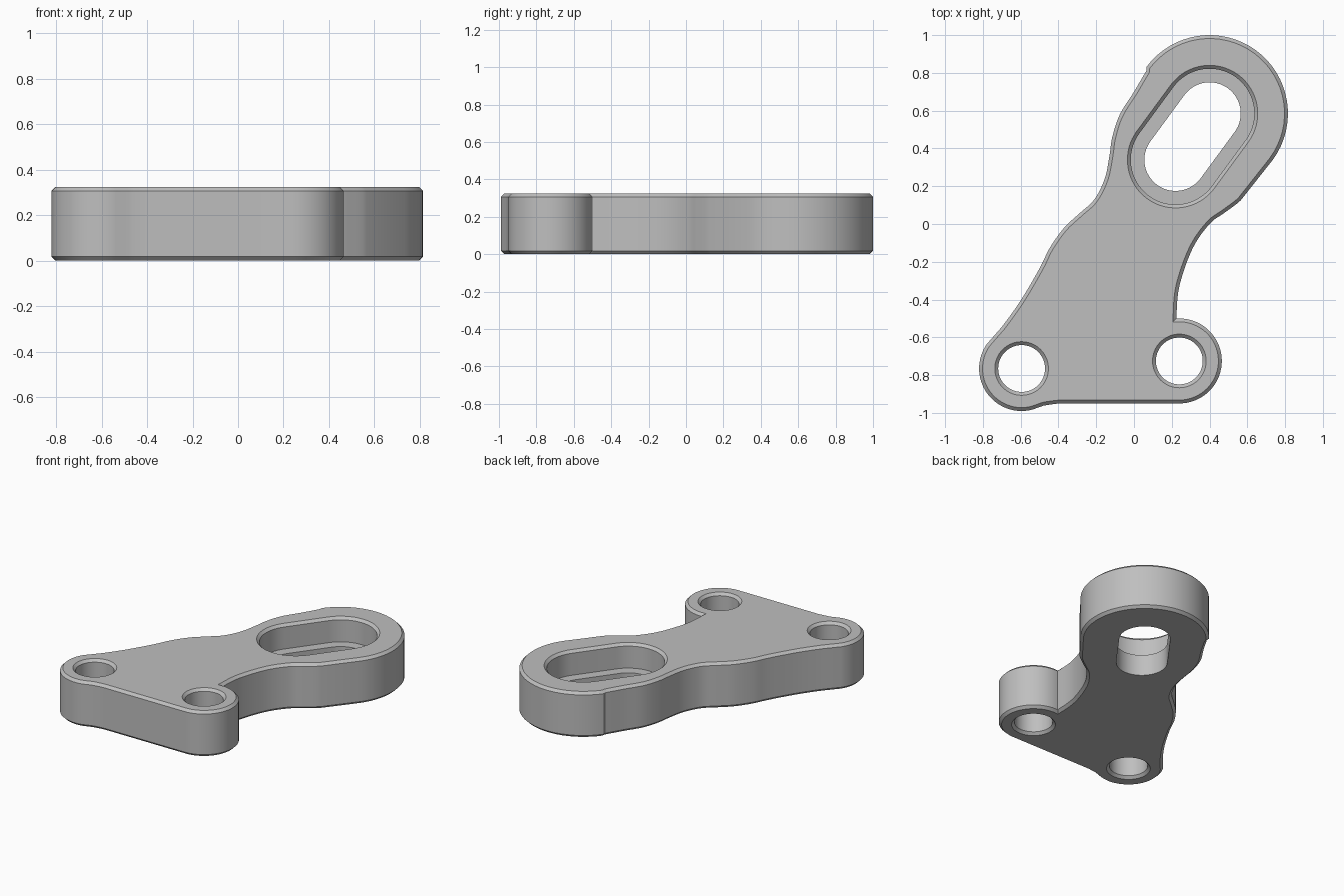
import bpy
import bmesh
from math import cos, sin, radians, atan2, degrees
from mathutils import Vector

cube = bpy.data.objects.get("Cube")
if cube:
    bpy.data.objects.remove(cube, do_unlink=True)

THICK = 0.325
CHAMFER = 0.018
LEDGE = 0.15


def arc(center, radius, start, end, steps=32):
    angles = [radians(start + (end - start) * i / steps) for i in range(steps + 1)]
    return [Vector((center[0] + radius * cos(a), center[1] + radius * sin(a))) for a in angles]


def spline(before, points, after, steps=6):
    """Smooth path through the points, entering and leaving along the given neighbours."""
    p = [Vector(q) for q in [before, *points, after]]
    path = []
    for a, b, c, d in zip(p, p[1:], p[2:], p[3:]):
        for i in range(steps):
            t = i / steps
            path.append(0.5 * (2 * b + (c - a) * t + (2 * a - 5 * b + 4 * c - d) * t ** 2
                               + (3 * b - a - 3 * c + d) * t ** 3))
    return path + [p[-2]]


def clean(path):
    return [p for i, p in enumerate(path) if (p - path[i - 1]).length > 0.002]


def offset(path, amount):
    """Move a counter-clockwise loop outward by amount, with mitred corners."""
    result = []
    for i, p in enumerate(path):
        d1 = (p - path[i - 1]).normalized()
        d2 = (path[(i + 1) % len(path)] - p).normalized()
        n1, n2 = Vector((d1.y, -d1.x)), Vector((d2.y, -d2.x))
        result.append(p + (n1 + n2) * amount / max(1 + n1.dot(n2), 0.5))
    return result


def loft(name, path, levels):
    """Closed solid through (height, outward offset) levels."""
    bm = bmesh.new()
    rings = [[bm.verts.new((p.x, p.y, z)) for p in offset(path, grow)] for z, grow in levels]
    for low, high in zip(rings, rings[1:]):
        for i in range(len(path)):
            j = (i + 1) % len(path)
            bm.faces.new((low[i], low[j], high[j], high[i]))
    bm.faces.new(rings[0][::-1])
    bm.faces.new(rings[-1])
    mesh = bpy.data.meshes.new(name)
    bm.to_mesh(mesh)
    bm.free()
    obj = bpy.data.objects.new(name, mesh)
    bpy.context.collection.objects.link(obj)
    return obj


# Key centres
slot_top, slot_low = Vector((0.40, 0.585)), Vector((0.22, 0.34))
right_boss, left_boss = (0.24, -0.725), (-0.595, -0.765)
axis = slot_top - slot_low
tilt = degrees(atan2(axis.y, axis.x))


def slot(radius):
    return (arc(slot_top, radius, tilt - 90, tilt + 90)
            + arc(slot_low, radius, tilt + 90, tilt + 270))


# Outer outline, counter-clockwise from the right boss
outline = arc(right_boss, 0.225, -90, 94)
outline += spline((0.23, -0.6), [(0.225, -0.5), (0.24, -0.33), (0.31, -0.13), (0.40, 0.0),
                                 (0.48, 0.06), (0.565, 0.125)], (0.64, 0.21))
outline += arc(slot_top, 0.415, tilt - 90, tilt + 90)
outline += spline((0.12, 0.89), [(0.065, 0.81), (0.0, 0.70), (-0.075, 0.58), (-0.115, 0.46),
                                 (-0.13, 0.36), (-0.155, 0.24), (-0.21, 0.13), (-0.29, 0.055),
                                 (-0.37, -0.02), (-0.445, -0.125), (-0.50, -0.235),
                                 (-0.60, -0.405), (-0.70, -0.545)], (-0.77, -0.63))
outline += arc(left_boss, 0.225, 145, 285)
outline += spline((-0.54, -0.98), [(-0.48, -0.962), (-0.39, -0.95)], (-0.3, -0.95))

plate = loft("bracket_plate", clean(outline),
             [(0, -CHAMFER), (CHAMFER, 0), (THICK - CHAMFER, 0), (THICK, -CHAMFER)])

# Chamfered bolt holes, through slot and its recess
over = 0.05
rim = CHAMFER + over
hole_levels = [(-over, rim), (CHAMFER, 0), (THICK - CHAMFER, 0), (THICK + over, rim)]
cutters = [
    loft("right_hole_cutter", clean(arc(right_boss, 0.124, 0, 360, 64)), hole_levels),
    loft("left_hole_cutter", clean(arc(left_boss, 0.124, 0, 360, 64)), hole_levels),
    loft("slot_cutter", clean(slot(0.165)), [(-over, 0), (THICK + over, 0)]),
    loft("recess_cutter", clean(slot(0.237)),
         [(LEDGE, 0), (THICK - CHAMFER, 0), (THICK + over, rim)]),
]
bpy.context.view_layer.objects.active = plate
plate.select_set(True)
for cutter in cutters:
    cutter.hide_render = True
    mod = plate.modifiers.new("cut", "BOOLEAN")
    mod.operation = "DIFFERENCE"
    mod.solver = "EXACT"
    mod.object = cutter
    bpy.ops.object.modifier_apply(modifier=mod.name)
    bpy.data.objects.remove(cutter, do_unlink=True)

# Plain grey metal
grey = bpy.data.materials.new("light_grey_metal")
grey.use_nodes = True
color = (0.52, 0.52, 0.52, 1)
grey.diffuse_color = color
grey.node_tree.nodes["Principled BSDF"].inputs["Base Color"].default_value = color
plate.data.materials.clear()
plate.data.materials.append(grey)
bpy.ops.object.shade_smooth_by_angle(angle=radians(30))
